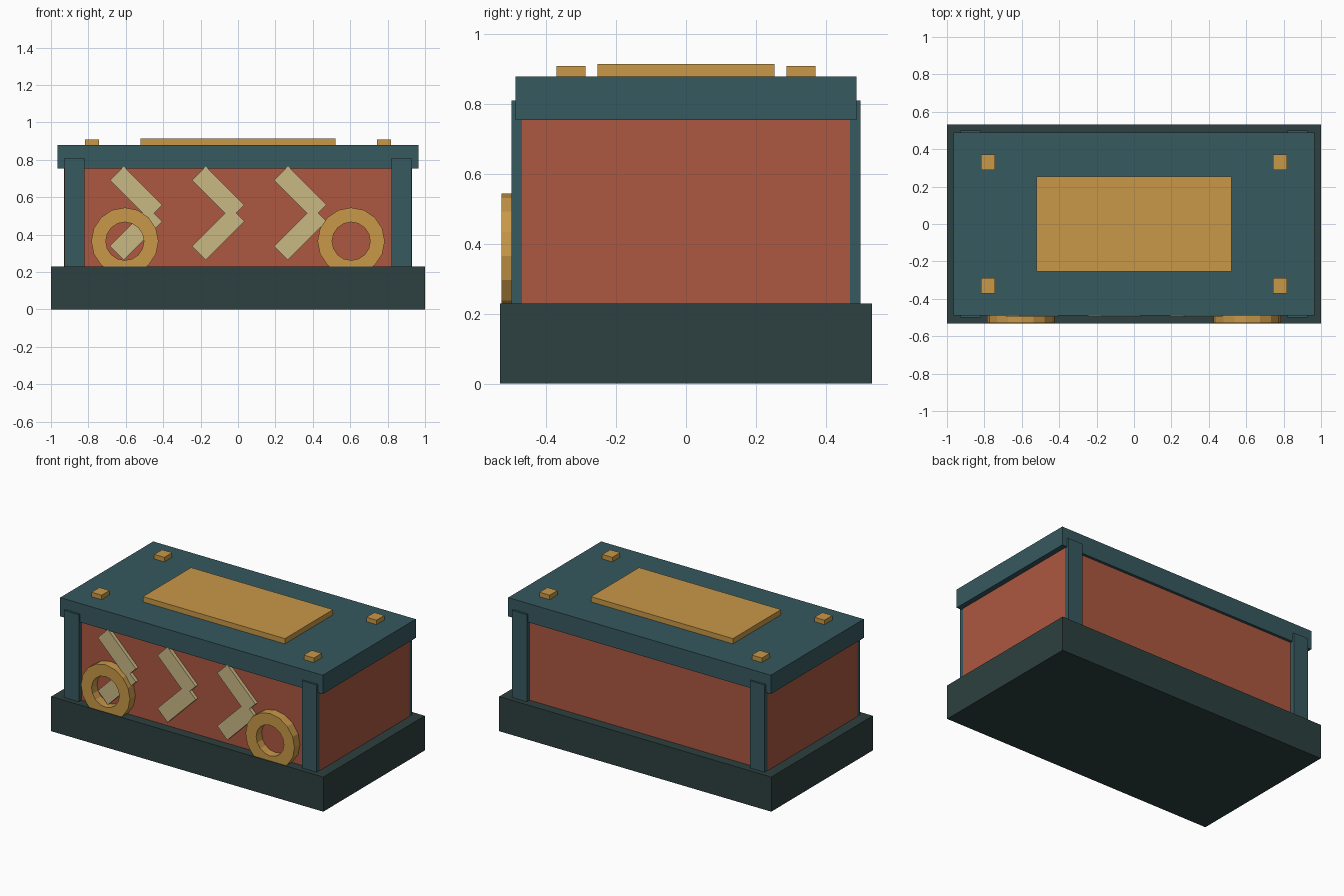
import bpy
import bmesh
from math import radians, cos, sin, tau
from mathutils import Matrix

cube = bpy.data.objects.get("Cube")
if cube:
    bpy.data.objects.remove(cube, do_unlink=True)


def material(name, rgb):
    mat = bpy.data.materials.new(name)
    mat.use_nodes = True
    mat.diffuse_color = (*rgb, 1)
    mat.node_tree.nodes["Principled BSDF"].inputs["Base Color"].default_value = (*rgb, 1)
    return mat


TEAL = material("teal", (0.037, 0.100, 0.115))
DARK = material("dark green", (0.026, 0.051, 0.050))
GOLD = material("gold", (0.578, 0.314, 0.065))
RED = material("brick red", (0.413, 0.098, 0.051))
TAN = material("tan", (0.591, 0.479, 0.231))


def add_object(name, bm, mat):
    bmesh.ops.recalc_face_normals(bm, faces=bm.faces)
    mesh = bpy.data.meshes.new(name)
    bm.to_mesh(mesh)
    bm.free()
    mesh.materials.append(mat)
    obj = bpy.data.objects.new(name, mesh)
    bpy.context.collection.objects.link(obj)
    return obj


def box(name, mat, centre, size, tilt=0):
    """Box of the given size, tilted about the y axis."""
    bm = bmesh.new()
    bmesh.ops.create_cube(bm, size=1, matrix=Matrix.Diagonal((*size, 1)))
    obj = add_object(name, bm, mat)
    obj.location = centre
    obj.rotation_euler.y = radians(tilt)
    return obj


def ring(name, mat, centre, outer, inner, depth, sides=16):
    """Flat ring with square section, its axis along y."""
    bm = bmesh.new()
    section = [(outer, -depth / 2), (outer, depth / 2), (inner, depth / 2), (inner, -depth / 2)]
    loops = []
    for i in range(sides):
        a = tau * i / sides
        loops.append([bm.verts.new((r * cos(a), y, r * sin(a))) for r, y in section])
    for i in range(sides):
        p, q = loops[i], loops[(i + 1) % sides]
        for j in range(4):
            k = (j + 1) % 4
            bm.faces.new((p[j], p[k], q[k], q[j]))
    add_object(name, bm, mat).location = centre


# Plinth, body and lid
box("base", DARK, (0, 0, 0.115), (2, 1.066, 0.23))
box("body", RED, (0, 0, 0.495), (1.86, 0.94, 0.55))
box("lid", TEAL, (0, 0, 0.8175), (1.93, 0.976, 0.125))
box("lid_plate", GOLD, (0, 0, 0.8975), (1.044, 0.506, 0.035))

for side, sx in (("left", 1), ("right", -1)):
    # End frames stand proud of the body at front and back
    box(f"{side}_end_frame", TEAL, (sx * 0.874, 0, 0.515), (0.108, 1.0, 0.59))
    # Front rings
    ring(f"{side}_ring", GOLD, (sx * 0.605, -0.496, 0.365), 0.18, 0.102, 0.064)
    # Lid studs
    for end, sy in (("front", -1), ("back", 1)):
        box(f"{end}_{side}_stud", GOLD, (sx * 0.78, sy * 0.329, 0.895), (0.074, 0.083, 0.03))

# Chevrons on the front, each of two crossed bars
for i in range(3):
    x = -0.545 + i * 0.439
    for part, s in (("upper", 1), ("lower", -1)):
        box(f"chevron_{i + 1}_{part}_bar", TAN, (x, -0.477, 0.515 + s * 0.11),
            (0.292, 0.034, 0.105), tilt=s * 45)
